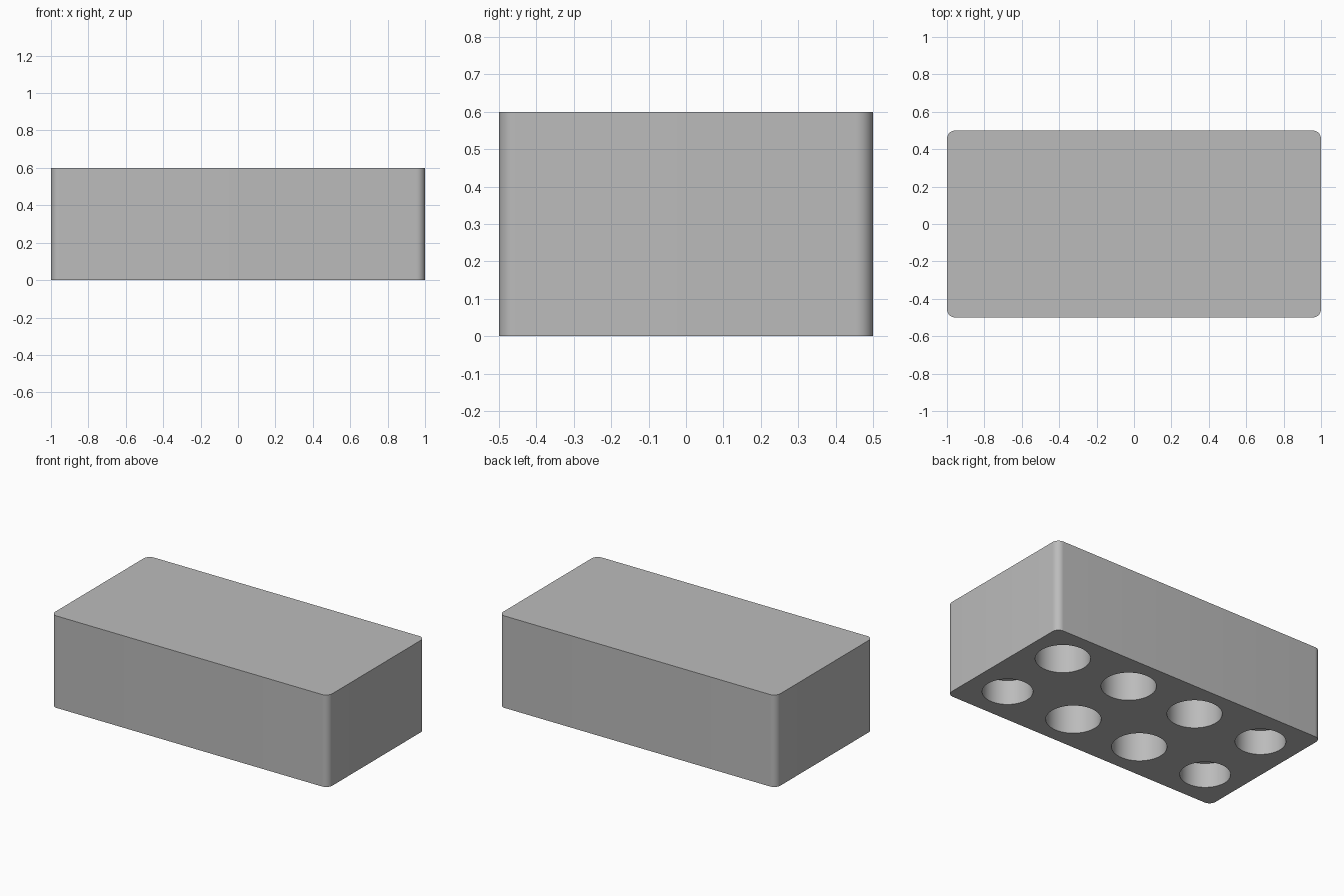
import bpy, math

if "Cube" in bpy.data.objects:
    bpy.data.objects.remove(bpy.data.objects["Cube"])

# Overall block and socket layout
HX, HY, H, R = 1.0, 0.5, 0.6, 0.045
grey = bpy.data.materials.new("light grey")
grey.diffuse_color = (0.5, 0.5, 0.5, 1)
grey.use_nodes = True
grey.node_tree.nodes["Principled BSDF"].inputs["Base Color"].default_value = grey.diffuse_color


def prism(name, outline, z0, z1):
    """Extrude a closed outline between two heights."""
    n = len(outline)
    verts = [(x, y, z) for z in (z0, z1) for x, y in outline]
    faces = [tuple(reversed(range(n))), tuple(range(n, 2 * n))]
    faces += [(i, (i + 1) % n, n + (i + 1) % n, n + i) for i in range(n)]
    mesh = bpy.data.meshes.new(name)
    mesh.from_pydata(verts, [], faces)
    mesh.materials.append(grey)
    obj = bpy.data.objects.new(name, mesh)
    bpy.context.collection.objects.link(obj)
    return obj


def arc(cx, cy, r, start, sweep, steps):
    return [(cx + r * math.cos(start + sweep * i / steps),
             cy + r * math.sin(start + sweep * i / steps)) for i in range(steps + 1)]


# Block with rounded upright corners
outline = []
for k, (sx, sy) in enumerate([(1, 1), (-1, 1), (-1, -1), (1, -1)]):
    outline += arc(sx * (HX - R), sy * (HY - R), R, k * math.pi / 2, math.pi / 2, 10)
block = prism("block", outline, 0, H)

# Round blind sockets underneath: three tight shallow corners, the rest wider and deeper
tight = {(-0.75, 0.25), (0.75, -0.25), (-0.75, -0.25)}
for x in (-0.75, -0.25, 0.25, 0.75):
    for y in (-0.25, 0.25):
        r, depth = (0.148, 0.16) if (x, y) in tight else (0.161, 0.2)
        cutter = prism("socket_cutter", arc(x, y, r, 0, 2 * math.pi, 64)[:-1], -0.1, depth)
        cut = block.modifiers.new("socket", 'BOOLEAN')
        cut.operation, cut.solver, cut.object = 'DIFFERENCE', 'EXACT', cutter
        bpy.context.view_layer.objects.active = block
        bpy.ops.object.modifier_apply(modifier=cut.name)
        bpy.data.objects.remove(cutter)

# Smooth curved walls, sharp rims
bpy.ops.object.select_all(action='DESELECT')
block.select_set(True)
bpy.context.view_layer.objects.active = block
bpy.ops.object.shade_smooth_by_angle(angle=math.radians(30))
